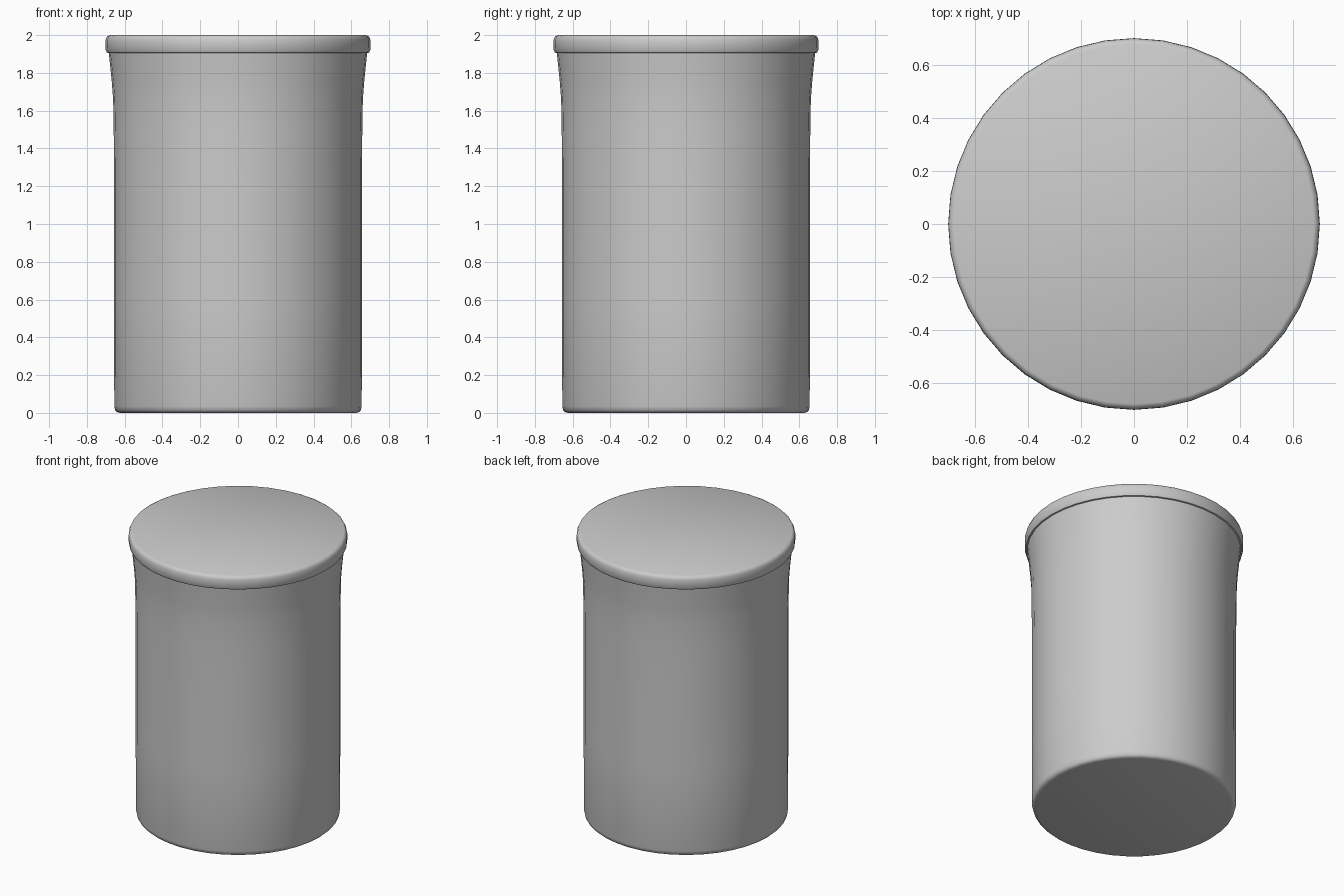
import bpy, bmesh, math

if "Cube" in bpy.data.objects:
    bpy.data.objects.remove(bpy.data.objects["Cube"])

SEGMENTS = 40

# Canister silhouette: (radius, height) from bottom centre to top centre
profile = [
    (0.625, 0.0), (0.640, 0.004), (0.650, 0.014), (0.655, 0.035),
    (0.656, 0.60), (0.656, 1.20), (0.658, 1.50), (0.661, 1.66),
    (0.668, 1.75), (0.677, 1.84), (0.684, 1.905),
    (0.694, 1.907), (0.700, 1.920), (0.702, 1.950), (0.701, 1.975),
    (0.694, 1.993), (0.680, 2.0),
]


def lathe(name, points, segments):
    bm = bmesh.new()
    rings = []
    for r, z in points:
        rings.append([bm.verts.new((r * math.cos(2 * math.pi * i / segments),
                                    r * math.sin(2 * math.pi * i / segments), z))
                      for i in range(segments)])
    for low, high in zip(rings, rings[1:]):
        for i in range(segments):
            j = (i + 1) % segments
            bm.faces.new((low[i], low[j], high[j], high[i]))
    # Flat base and lid
    bm.faces.new(rings[0][::-1])
    bm.faces.new(rings[-1])
    mesh = bpy.data.meshes.new(name)
    bm.to_mesh(mesh)
    bm.free()
    obj = bpy.data.objects.new(name, mesh)
    bpy.context.collection.objects.link(obj)
    return obj


canister = lathe("canister", profile, SEGMENTS)
bpy.context.view_layer.objects.active = canister
canister.select_set(True)
bpy.ops.object.shade_smooth_by_angle(angle=math.radians(50))
